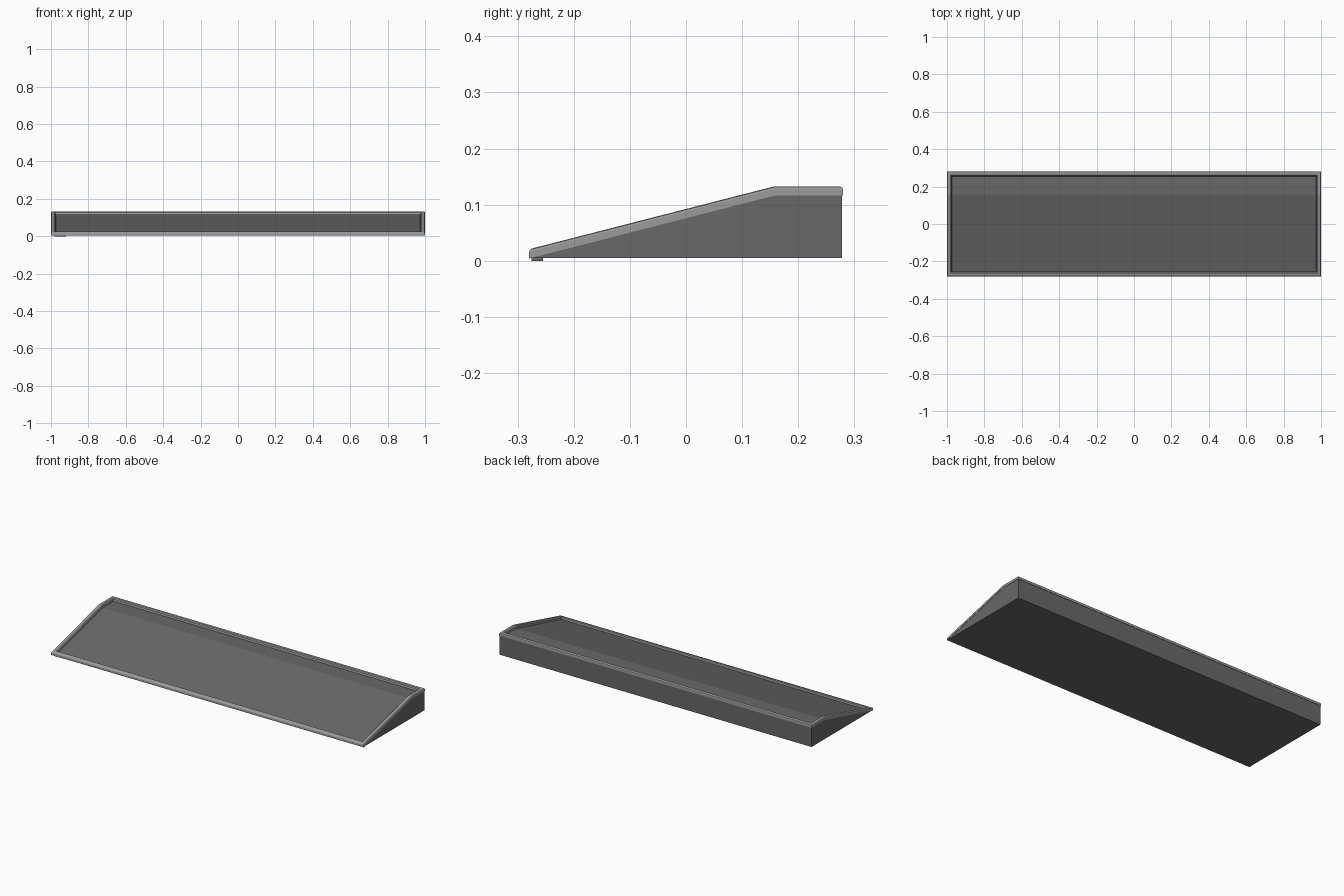
import bpy
import bmesh

HALF_X, HALF_Y, KNEE_Y = 1.0, 0.28, 0.157
DECK_Z, FRONT_Z, BASE_Z = 0.117, 0.005, 0.005

cube = bpy.data.objects.get("Cube")
if cube:
    bpy.data.objects.remove(cube, do_unlink=True)


def material(name, grey):
    mat = bpy.data.materials.new(name)
    mat.use_nodes = True
    colour = (grey, grey, grey, 1)
    mat.diffuse_color = colour
    mat.node_tree.nodes["Principled BSDF"].inputs["Base Color"].default_value = colour
    return mat


def finish(bm, name, mat):
    bmesh.ops.recalc_face_normals(bm, faces=bm.faces[:])
    mesh = bpy.data.meshes.new(name)
    bm.to_mesh(mesh)
    bm.free()
    mesh.materials.append(mat)
    obj = bpy.data.objects.new(name, mesh)
    bpy.context.collection.objects.link(obj)
    return obj


def deck_height(y):
    t = min(1, (y + HALF_Y) / (KNEE_Y + HALF_Y))
    return FRONT_Z + t * (DECK_Z - FRONT_Z)


dark = material("dark grey", 0.14)
light = material("light grey trim", 0.33)

# Wedge body: side profile extruded across the width
bm = bmesh.new()
edge_x, edge_y = HALF_X - 0.002, HALF_Y - 0.002
profile = [(-edge_y, BASE_Z), (edge_y, BASE_Z), (edge_y, DECK_Z),
           (KNEE_Y, DECK_Z), (-edge_y, FRONT_Z + 0.001)]
side = bm.faces.new([bm.verts.new((-edge_x, y, z)) for y, z in profile])
extruded = bmesh.ops.extrude_face_region(bm, geom=[side])["geom"]
bmesh.ops.translate(bm, vec=(2 * edge_x, 0, 0),
                    verts=[v for v in extruded if isinstance(v, bmesh.types.BMVert)])
finish(bm, "ramp_body", dark)

# Trim frame: a bevelled section swept round the deck with mitred corners
section = [(0, -0.001), (0, 0.011), (0.002, 0.014), (0.006, 0.0155),
           (0.019, 0.0155), (0.024, 0.011), (0.026, -0.001)]
path = [(-1, -HALF_Y, 1), (1, -HALF_Y, 1), (1, KNEE_Y, 0),
        (1, HALF_Y, -1), (-1, HALF_Y, -1), (-1, KNEE_Y, 0)]
bm = bmesh.new()
rings = []
for sx, y, inward in path:
    ring = []
    for inset, rise in section:
        py = y + inward * inset
        ring.append(bm.verts.new((sx * (HALF_X - inset), py, deck_height(py) + rise)))
    rings.append(ring)
for i, ring in enumerate(rings):
    after = rings[(i + 1) % len(rings)]
    for j in range(len(section)):
        k = (j + 1) % len(section)
        bm.faces.new((ring[j], ring[k], after[k], after[j]))
finish(bm, "edge_trim", light)

# Small tab under the front right corner
bm = bmesh.new()
bmesh.ops.create_cube(bm, size=1)
bmesh.ops.scale(bm, vec=(0.06, 0.02, 0.006), verts=bm.verts[:])
bmesh.ops.translate(bm, vec=(-0.95, -0.265, 0.003), verts=bm.verts[:])
finish(bm, "front_tab", dark)
